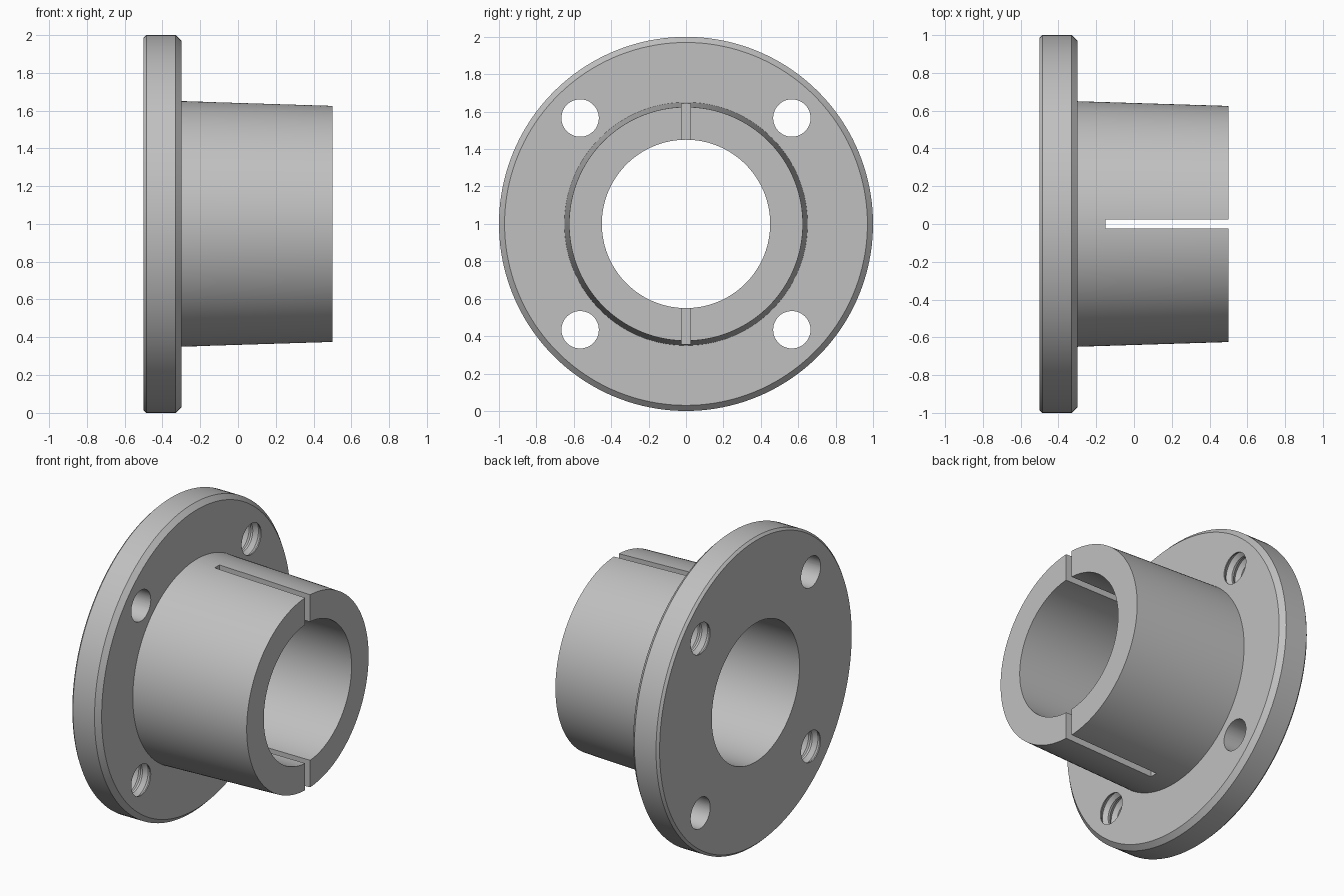
import bpy
import bmesh
import math

if "Cube" in bpy.data.objects:
    bpy.data.objects.remove(bpy.data.objects["Cube"], do_unlink=True)

# Single plain steel colour
steel = bpy.data.materials.new("steel_grey")
steel.use_nodes = True
colour = (0.53, 0.53, 0.53, 1)
steel.diffuse_color = colour
steel.node_tree.nodes["Principled BSDF"].inputs["Base Color"].default_value = colour


def add_object(name, bm):
    bmesh.ops.recalc_face_normals(bm, faces=bm.faces)
    mesh = bpy.data.meshes.new(name)
    bm.to_mesh(mesh)
    bm.free()
    mesh.materials.append(steel)
    obj = bpy.data.objects.new(name, mesh)
    bpy.context.collection.objects.link(obj)
    return obj


def lathe(name, profile, segments, y=0, z=1, ring=False):
    """Turn (x, radius) points round an axis parallel to x."""
    bm = bmesh.new()
    loops = []
    for x, r in profile:
        angles = [math.tau * i / segments for i in range(segments)]
        loops.append([bm.verts.new((x, y + r * math.cos(a), z + r * math.sin(a)))
                      for a in angles])
    pairs = list(zip(loops, loops[1:]))
    if ring:
        pairs.append((loops[-1], loops[0]))
    else:
        bm.faces.new(loops[0])
        bm.faces.new(loops[-1])
    for a, b in pairs:
        for i in range(segments):
            j = (i + 1) % segments
            bm.faces.new((a[i], a[j], b[j], b[i]))
    return add_object(name, bm)


# Chamfered flange and tapered hub with a straight bore
BACK, FACE, END, BORE = -0.5, -0.3, 0.5, 0.45
bushing = lathe("flanged_bushing", [
    (BACK, BORE), (BACK, 0.985), (BACK + 0.015, 1), (FACE - 0.03, 1),
    (FACE, 0.97), (FACE, 0.65), (END, 0.625), (END, BORE)], 160, ring=True)

# Narrow slot splitting the top and bottom of the hub
bm = bmesh.new()
bmesh.ops.create_cube(bm, size=1)
for v in bm.verts:
    v.co.x = -0.15 if v.co.x < 0 else 0.6
    v.co.y *= 0.05
    v.co.z = 1 + v.co.z * 1.6
cutters = [add_object("slot_cutter", bm)]

# Four flange holes: one diagonal pair plain, the other threaded
HOLE, OFFSET, TURNS = 0.1, 0.566, 3
pitch = (FACE - BACK) / TURNS
plain = [(BACK - 0.05, HOLE), (FACE + 0.05, HOLE)]
threaded = [plain[0]]
for i in range(TURNS):
    start = BACK + i * pitch
    threaded += [(start + pitch * 0.1, HOLE), (start + pitch * 0.5, HOLE + 0.02),
                 (start + pitch * 0.9, HOLE)]
threaded.append(plain[1])
for sy in (-1, 1):
    for sz in (-1, 1):
        kind, profile = ("threaded", threaded) if sy == sz else ("plain", plain)
        cutters.append(lathe(kind + "_hole_cutter", profile, 48,
                             sy * OFFSET, 1 + sz * OFFSET))

# Cut everything, then drop the cutters
for cutter in cutters:
    cutter.hide_render = True
    mod = bushing.modifiers.new(cutter.name, "BOOLEAN")
    mod.operation = "DIFFERENCE"
    mod.solver = "EXACT"
    mod.object = cutter
bpy.ops.object.select_all(action="DESELECT")
bushing.select_set(True)
bpy.context.view_layer.objects.active = bushing
for mod in list(bushing.modifiers):
    bpy.ops.object.modifier_apply(modifier=mod.name)
for cutter in cutters:
    bpy.data.objects.remove(cutter, do_unlink=True)

bpy.ops.object.shade_smooth_by_angle(angle=math.radians(25))
